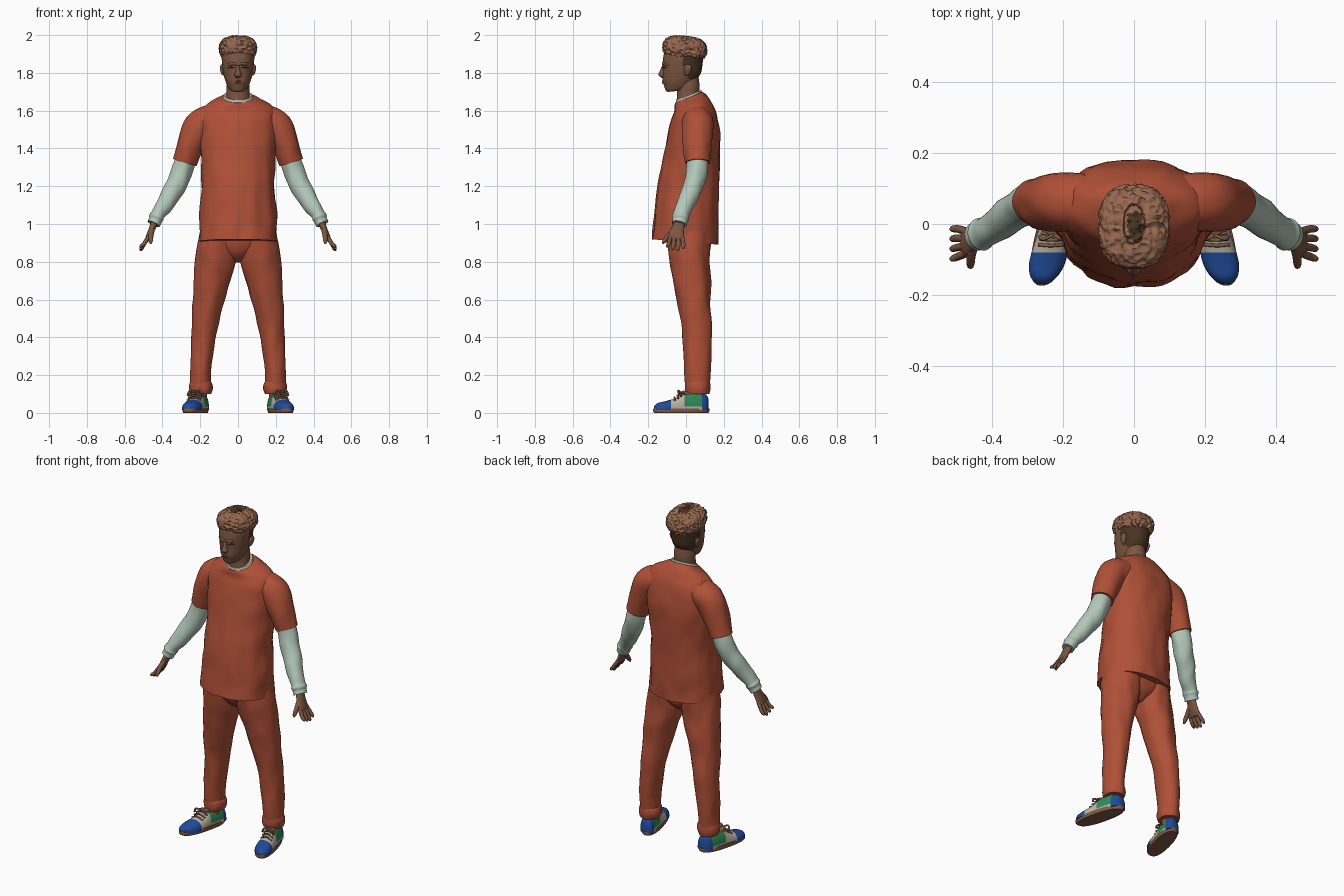
import bpy, bmesh, math
from mathutils import Vector, noise

if "Cube" in bpy.data.objects:
    bpy.data.objects.remove(bpy.data.objects["Cube"], do_unlink=True)


def material(name, *rgb):
    m = bpy.data.materials.new(name)
    m.use_nodes = True
    m.diffuse_color = (*rgb, 1)
    bsdf = m.node_tree.nodes["Principled BSDF"]
    bsdf.inputs["Base Color"].default_value = (*rgb, 1)
    bsdf.inputs["Roughness"].default_value = 0.8
    return m


ORANGE = material("orange cloth", .43, .08, .038)
MINT = material("mint cloth", .45, .57, .48)
SKIN = material("brown skin", .20, .092, .052)
CURLS = material("light brown hair", .31, .14, .08)
DARK = material("dark hair", .065, .035, .015)
BLUE = material("blue leather", .015, .07, .32)
GREEN = material("green suede", .025, .27, .10)
CREAM = material("cream fabric", .52, .46, .39)
RUBBER = material("brown rubber", .22, .105, .06)


def finish(name, bm, mats, rule=None, mirror=False, angle=50):
    """Turn a bmesh into a smooth object, coloured by an optional face rule."""
    bmesh.ops.recalc_face_normals(bm, faces=bm.faces)
    for f in bm.faces:
        f.material_index = rule(f.calc_center_median()) if rule else 0
    mesh = bpy.data.meshes.new(name)
    bm.to_mesh(mesh)
    bm.free()
    for m in mats:
        mesh.materials.append(m)
    ob = bpy.data.objects.new(name, mesh)
    bpy.context.collection.objects.link(ob)
    if mirror:
        mod = ob.modifiers.new("Mirror", "MIRROR")
        mod.use_mirror_merge = False
    bpy.ops.object.select_all(action="DESELECT")
    ob.select_set(True)
    bpy.context.view_layer.objects.active = ob
    bpy.ops.object.shade_smooth_by_angle(angle=math.radians(angle))
    return ob


def spline(rows, steps):
    """Catmull-Rom interpolation of (x, y, z, width, depth, slope) rows."""
    pts = [tuple(r) + (0,) * (6 - len(r)) for r in rows]
    pts = [pts[0]] + pts + [pts[-1]]
    out = []
    for a, b, c, d in zip(pts, pts[1:], pts[2:], pts[3:]):
        for i in range(steps):
            t = i / steps
            out.append([q + t / 2 * (r - p + t * (2 * p - 5 * q + 4 * r - s
                        + t * (3 * (q - r) + s - p)))
                        for p, q, r, s in zip(a, b, c, d)])
    return out + [list(pts[-1])]


def loft(bm, rows, ref=None, fold=0, power=2, segs=32, steps=6):
    """Skin superellipse rings; with ref they stand across the path, else level."""
    samples = spline(rows, steps)
    centres = [Vector(s[:3]) for s in samples]
    rings = []
    for i, s in enumerate(samples):
        u, v = Vector((1, 0, 0)), Vector((0, 1, s[5]))
        if ref:
            t = centres[min(i + 1, len(centres) - 1)] - centres[max(i - 1, 0)]
            u = t.cross(Vector(ref)).normalized()
            v = u.cross(t.normalized())
        ring = []
        for k in range(segs):
            a = math.tau * k / segs
            c, d = math.cos(a), math.sin(a)
            n = (abs(c) ** power + abs(d) ** power) ** (-1 / power)
            off = (u * c * s[3] + v * d * s[4]) * n
            p = centres[i] + off
            wave = noise.noise(Vector((p.x * 20, p.y * 20, p.z * 8)))
            ring.append(bm.verts.new(p + off * fold * wave))
        rings.append(ring)
    for a, b in zip(rings, rings[1:]):
        for k in range(segs):
            j = (k + 1) % segs
            bm.faces.new((a[k], a[j], b[j], b[k]))
    bm.faces.new(rings[0])
    bm.faces.new(rings[-1])


def part(name, rows, mats, rule=None, mirror=False, **kw):
    bm = bmesh.new()
    loft(bm, rows, **kw)
    return finish(name, bm, mats, rule, mirror)


SIDE, UP = (0, 1, 0), (0, 0, 1)

# Shirt: loose body, neck band and short sleeves
part("shirt_body", [
    (0, -.005, .905, .207, .175, -.08), (0, 0, 1.0, .205, .171, -.05),
    (0, .01, 1.2, .194, .162), (0, .03, 1.35, .197, .149),
    (0, .043, 1.48, .208, .138), (0, .043, 1.57, .208, .12, .1),
    (0, .035, 1.625, .175, .097, .25), (0, .022, 1.657, .115, .082, .35),
    (0, .015, 1.67, .085, .072, .4)], [ORANGE], fold=.05, power=2.2, segs=48)
part("neck_band", [(0, .015, 1.655, .087, .073, .4), (0, .015, 1.682, .074, .066, .4)],
     [CREAM], steps=2)
part("short_sleeves", [
    (.12, .06, 1.56, .07, .08), (.195, .06, 1.525, .083, .085),
    (.247, .06, 1.43, .073, .078), (.282, .062, 1.325, .064, .066)],
     [ORANGE], mirror=True, ref=SIDE, fold=.08)

# Long undershirt sleeves with gathered cuffs
part("long_sleeves", [
    (.27, .062, 1.36, .055, .056), (.30, .055, 1.27, .055, .056),
    (.335, .035, 1.19, .053, .053), (.39, -.005, 1.10, .045, .046),
    (.422, -.024, 1.05, .036, .042), (.43, -.028, 1.035, .04, .046),
    (.436, -.031, 1.02, .035, .041), (.446, -.036, 1.0, .035, .041)],
     [MINT], mirror=True, ref=SIDE, fold=.1)

# Hands: palm, four spread fingers and thumb
bm = bmesh.new()
loft(bm, [(.437, -.032, 1.02, .021, .027), (.455, -.043, .975, .017, .034),
          (.476, -.052, .927, .014, .042), (.482, -.054, .915, .008, .036)],
     ref=SIDE, segs=20)
for i in range(4):
    f = i - 1.5
    drop = .012 * abs(f - .3)
    loft(bm, [(.472, -.052 + f * .02, .935, .011, .011),
              (.497, -.053 + f * .026, .895, .011, .011),
              (.513, -.056 + f * .028, .862 + drop, .009, .009),
              (.516, -.056 + f * .028, .854 + drop, .003, .003)],
         ref=SIDE, segs=10, steps=3)
loft(bm, [(.453, -.055, .975, .014, .016), (.46, -.09, .94, .013, .014),
          (.462, -.115, .91, .011, .011), (.461, -.123, .895, .004, .004)],
     ref=SIDE, segs=12, steps=3)
finish("hands", bm, [SKIN], mirror=True)

# Trousers: seat, legs and turned-up hems
part("trouser_seat", [(0, .015, .97, .2, .12), (0, .015, .9, .195, .112),
                      (0, .02, .84, .11, .09), (0, .02, .795, .03, .04)], [ORANGE], fold=.05)
part("trouser_legs", [
    (.105, .015, .96, .1, .118), (.11, .015, .85, .113, .11),
    (.131, .03, .72, .1, .1), (.153, .04, .6, .085, .09),
    (.18, .058, .42, .066, .08), (.197, .06, .25, .056, .072),
    (.2, .062, .14, .054, .066)], [ORANGE], mirror=True, fold=.09)
part("trouser_hems", [
    (.198, .062, .165, .054, .064), (.197, .062, .15, .061, .068),
    (.196, .062, .125, .062, .068), (.197, .062, .1, .055, .062)],
     [ORANGE], mirror=True, fold=.1)


# Shoes: both layers follow a footprint that turns outward toward the toe
def turn_out(bm, floor):
    for v in bm.verts:
        v.co.z = max(v.co.z, floor)
        v.co.x += .219 - .24 * v.co.y


bm = bmesh.new()
loft(bm, [(0, -.025, 0, .05, .142), (0, -.025, .008, .053, .149),
          (0, -.025, .024, .052, .148)], power=2.5, segs=40, steps=2)
turn_out(bm, 0)
finish("shoe_soles", bm, [RUBBER], mirror=True, angle=35)

bm = bmesh.new()
loft(bm, [(0, .12, .02, .02, .05), (0, .105, .02, .04, .078), (0, .06, .02, .045, .092),
          (0, .0, .02, .046, .088), (0, -.05, .02, .049, .06), (0, -.11, .02, .051, .042),
          (0, -.15, .02, .037, .032), (0, -.169, .02, .013, .015)],
     ref=UP, power=2.4, segs=40, steps=8)
turn_out(bm, .015)


def shoe_colour(p):
    if p.y < -.078 or p.y > .088:
        return 0
    return 2 if p.y > -.005 and p.z > .035 else 1


finish("shoe_uppers", bm, [BLUE, CREAM, GREEN], shoe_colour, mirror=True)

bm = bmesh.new()
loft(bm, [(0, .02, .095, .03, .016), (0, -.012, .105, .028, .012),
          (0, -.03, .108, .018, .005)], ref=UP, segs=16)
for i in range(4):
    y, z = -.058 + i * .016, .078 + i * .011
    loft(bm, [(-.036, y, z - .012, .005, .005), (0, y - .003, z + .004, .005, .005),
              (.036, y, z - .012, .005, .005)], ref=UP, segs=8, steps=4)
for s in (-1, 1):
    loft(bm, [(0, -.03, .108, .005, .005), (s * .025, -.042, .118, .005, .005),
              (s * .04, -.035, .092, .005, .005)], ref=SIDE, segs=8, steps=4)
turn_out(bm, .015)
finish("shoe_laces", bm, [RUBBER], mirror=True)
part("ankles", [(.2, .055, .14, .035, .04), (.2, .055, .07, .035, .04)],
     [SKIN], mirror=True, steps=1)

# Neck and head with cropped hair at the back and sides
part("neck", [(0, .018, 1.62, .075, .07), (0, .012, 1.68, .062, .06),
              (0, .012, 1.73, .06, .06), (0, .006, 1.78, .055, .06)], [SKIN])


def crop(p):
    return int((p.y > .012 and p.z > 1.765) or (p.y > -.02 and p.z > 1.835))


part("head", [
    (0, -.068, 1.702, .02, .028, .1), (0, -.062, 1.706, .038, .045, .0),
    (0, -.051, 1.724, .052, .065, -.1), (0, -.036, 1.757, .067, .087),
    (0, -.022, 1.80, .078, .101), (0, -.018, 1.85, .084, .106),
    (0, -.012, 1.9, .086, .105), (0, -.01, 1.94, .07, .09)],
     [SKIN, DARK], crop, power=2.15, segs=48, steps=8)

# Facial features
bm = bmesh.new()
loft(bm, [(0, -.118, 1.84, .008, .008), (0, -.125, 1.81, .012, .014),
          (0, -.127, 1.788, .02, .019), (0, -.121, 1.774, .012, .008)], segs=16)
finish("nose", bm, [SKIN])
bm = bmesh.new()
for z in (1.748, 1.757):
    loft(bm, [(-.025, -.108, z, .002, .002), (0, -.122, z, .006, .005),
              (.025, -.108, z, .002, .002)], ref=UP, segs=10, steps=5)
finish("lips", bm, [SKIN])
part("brow_ridge", [(-.06, -.09, 1.842, .006, .006), (-.03, -.116, 1.848, .008, .008),
                    (0, -.121, 1.845, .006, .006), (.03, -.116, 1.848, .008, .008),
                    (.06, -.09, 1.842, .006, .006)], [SKIN], ref=UP, segs=10)
for name, z, height in (("eyebrows", 1.85, .003), ("eyes", 1.827, .004)):
    part(name, [(.017, -.121, z, .004, .001), (.035, -.113, z + .003, .005, height),
                (.052, -.098, z, .004, .001)], [DARK], mirror=True, ref=UP, segs=10)
part("ears", [(.075, .002, 1.785, .004, .008), (.08, .006, 1.795, .009, .014),
              (.085, .01, 1.825, .011, .021), (.084, .012, 1.845, .006, .012)],
     [SKIN], mirror=True, segs=16)

# Curly crown with a dark parting on top
bm = bmesh.new()
bmesh.ops.create_icosphere(bm, subdivisions=6, radius=1)
for v in bm.verts:
    d = v.co.normalized()
    d /= sum(abs(c) ** 2.5 for c in d) ** .4
    p = Vector((d.x * .098, d.y * .116 - .006, d.z * .066 + 1.929 - .08 * d.y * .116))
    curl = .5 - abs(noise.noise(p * 42)) * 2 + .4 * noise.noise(p * 110)
    v.co = p + d.normalized() * curl * .008
    if math.hypot(v.co.x / .03, v.co.y / .055) < 1 and v.co.z > 1.95:
        v.co.z -= .008


def parting(p):
    wobble = .5 * noise.noise(p * 60)
    return int(p.z > 1.95 and math.hypot((p.x - .003) / .028, (p.y + .005) / .05) < .9 + wobble)


finish("curly_hair", bm, [CURLS, DARK], parting, angle=40)
